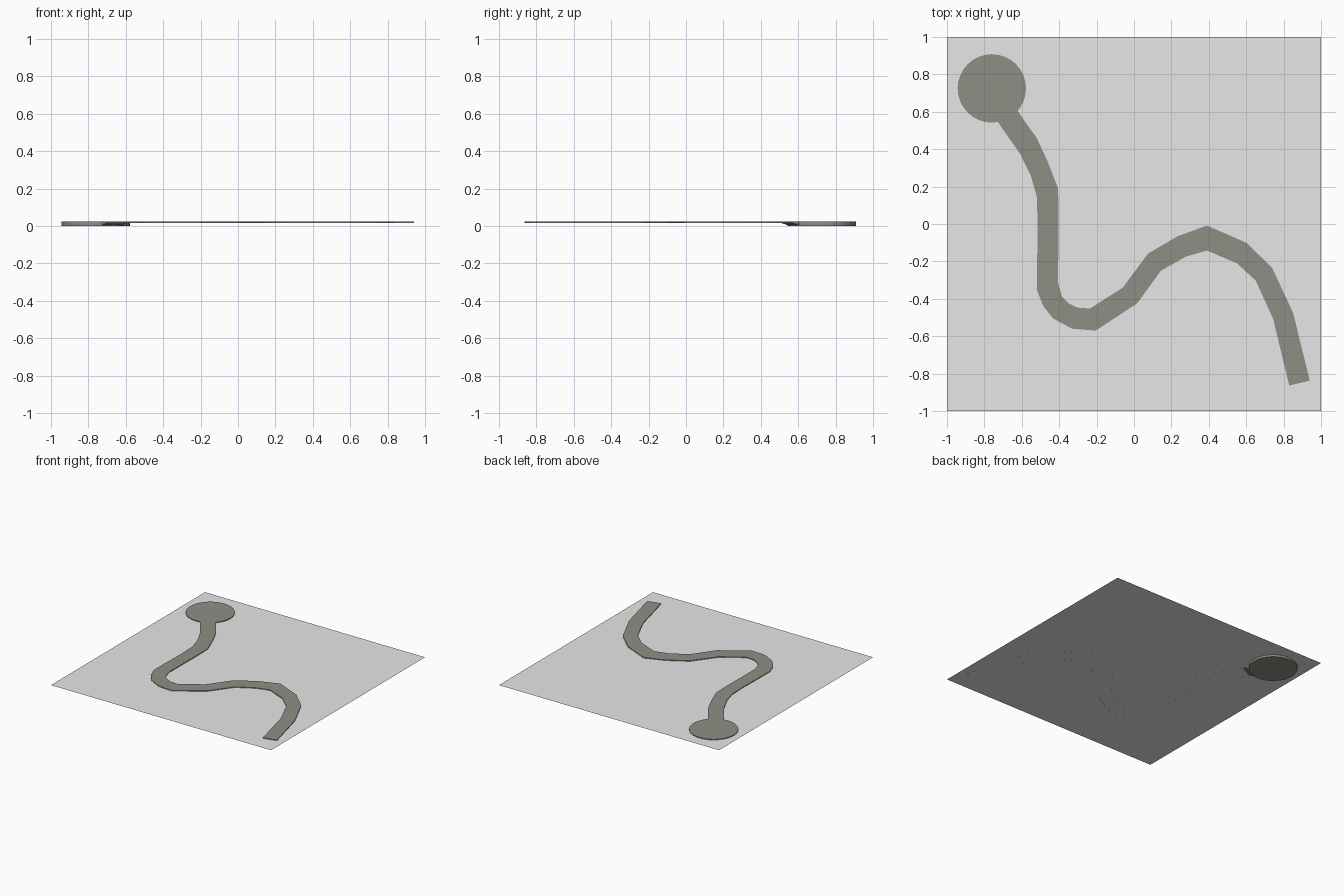
import bpy, bmesh, math

if "Cube" in bpy.data.objects:
    bpy.data.objects.remove(bpy.data.objects["Cube"])

GROUND, TOP = 0.017, 0.023


def material(name, colour):
    m = bpy.data.materials.new(name)
    m.diffuse_color = (*colour, 1)
    m.use_nodes = True
    m.node_tree.nodes["Principled BSDF"].inputs["Base Color"].default_value = m.diffuse_color
    return m


pale = material("pale_grey", (0.8, 0.8, 0.8))
stone = material("stone_grey", (0.275, 0.275, 0.24))


def add_object(name, bm, mat):
    mesh = bpy.data.meshes.new(name)
    bm.to_mesh(mesh)
    bm.free()
    mesh.materials.append(mat)
    ob = bpy.data.objects.new(name, mesh)
    bpy.context.collection.objects.link(ob)
    return ob


# Thin square ground sheet
bm = bmesh.new()
bmesh.ops.create_grid(bm, x_segments=1, y_segments=1, size=1)
bmesh.ops.translate(bm, verts=bm.verts, vec=(0, 0, GROUND))
add_object("ground_sheet", bm, pale)

# Round clearing at the end of the path, sunk through the sheet
bm = bmesh.new()
bmesh.ops.create_cone(bm, cap_ends=True, segments=32, radius1=0.183, radius2=0.183, depth=TOP)
bmesh.ops.translate(bm, verts=bm.verts, vec=(-0.76, 0.725, TOP / 2))
add_object("round_clearing", bm, stone)

# Winding path: (left x, left y, right x, right y) at each station
stations = [
    (-0.727, 0.545, -0.622, 0.605), (-0.700, 0.505, -0.595, 0.565),
    (-0.610, 0.377, -0.520, 0.460), (-0.550, 0.254, -0.460, 0.330),
    (-0.520, 0.147, -0.406, 0.190), (-0.515, 0.000, -0.403, 0.050),
    (-0.520, -0.350, -0.406, -0.313), (-0.487, -0.436, -0.385, -0.388),
    (-0.433, -0.505, -0.348, -0.425), (-0.330, -0.560, -0.305, -0.447),
    (-0.205, -0.570, -0.235, -0.452), (0.016, -0.425, -0.060, -0.340),
    (0.144, -0.250, 0.075, -0.158), (0.278, -0.174, 0.230, -0.067),
    (0.390, -0.142, 0.390, -0.008), (0.550, -0.210, 0.600, -0.100),
    (0.650, -0.302, 0.738, -0.233), (0.743, -0.505, 0.850, -0.473),
    (0.830, -0.864, 0.940, -0.837)]

bm = bmesh.new()
rings = []
for i, (lx, ly, rx, ry) in enumerate(stations):
    low = 0.004 if i == 0 else GROUND - 0.0002   # underside ramps down to the clearing
    rings.append([bm.verts.new(p) for p in
                  ((lx, ly, low), (lx, ly, TOP), (rx, ry, TOP), (rx, ry, low))])
for i, (a, b) in enumerate(zip(rings, rings[1:])):
    for k in range(4 if i == 0 else 3):          # sides and top, plus the ramp underside
        n = (k + 1) % 4
        bm.faces.new((a[k], b[k], b[n], a[n]))
bm.faces.new(rings[-1])
bmesh.ops.recalc_face_normals(bm, faces=bm.faces)
# keep the walking surface facing up
bm.normal_update()
if sum(f.normal.z * f.calc_area() for f in bm.faces) < 0:
    bmesh.ops.reverse_faces(bm, faces=bm.faces)
add_object("winding_path", bm, stone)
